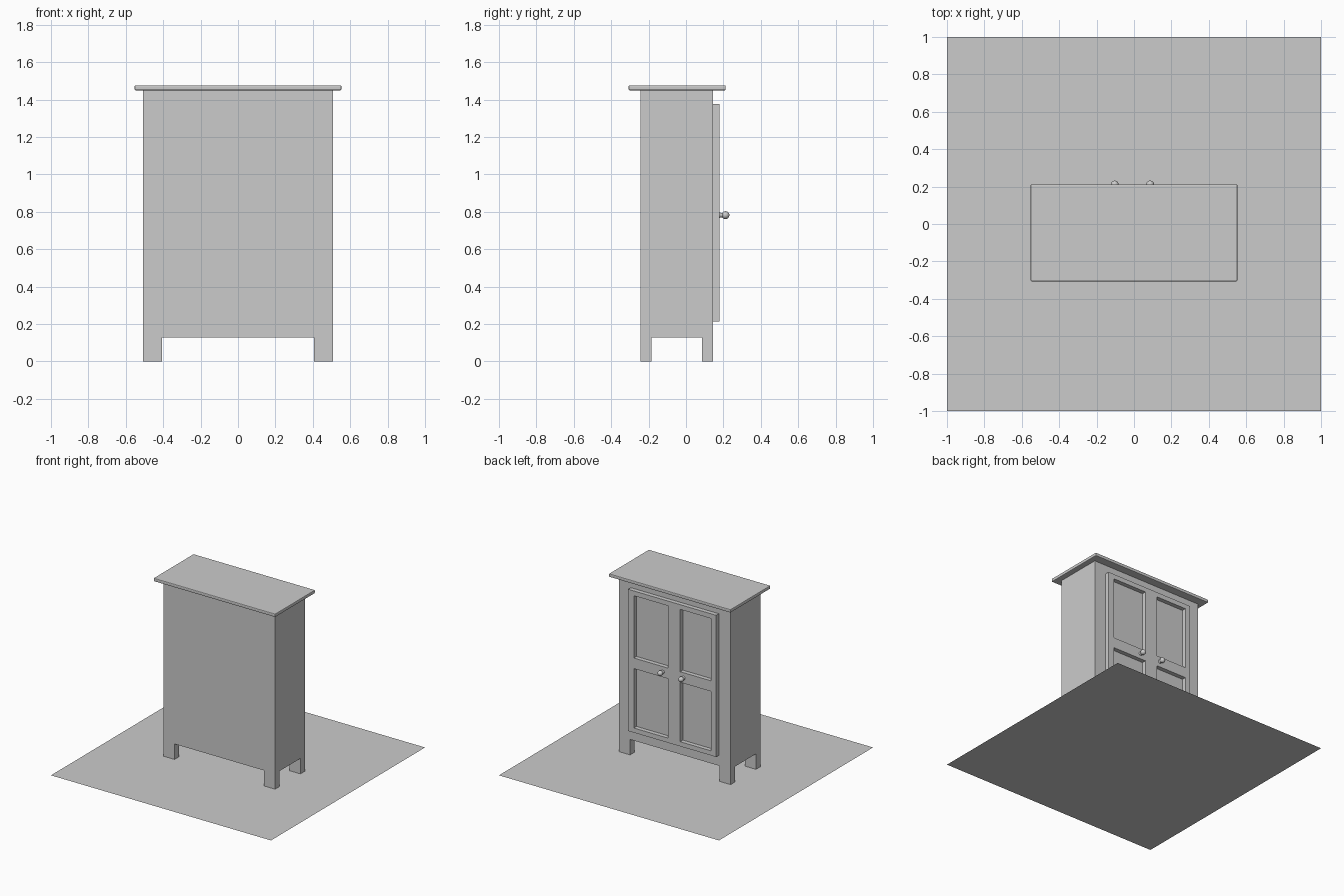
import bpy, bmesh, math

if "Cube" in bpy.data.objects:
    bpy.data.objects.remove(bpy.data.objects["Cube"])

YB, YF = -0.243, 0.145      # cabinet depth range (doors on the +y side)
DOOR_Y = 0.180
HALF = 0.507


def finish(name, bm):
    bmesh.ops.recalc_face_normals(bm, faces=bm.faces[:])
    me = bpy.data.meshes.new(name)
    bm.to_mesh(me)
    bm.free()
    ob = bpy.data.objects.new(name, me)
    bpy.context.collection.objects.link(ob)
    return ob


def box(name, x, y, z, bevel=0):
    bm = bmesh.new()
    bmesh.ops.create_cube(bm, size=1)
    for v in bm.verts:
        for i, (lo, hi) in enumerate((x, y, z)):
            v.co[i] = lo if v.co[i] < 0 else hi
    ob = finish(name, bm)
    if bevel:
        m = ob.modifiers.new("bevel", 'BEVEL')
        m.width, m.segments = bevel, 2
    return ob


# floor sheet
bm = bmesh.new()
bmesh.ops.create_grid(bm, x_segments=1, y_segments=1, size=1)
finish("floor", bm)

# cabinet body and overhanging top
box("cabinet_body", (-HALF, HALF), (YB, YF), (0.127, 1.45))
box("cabinet_top", (-0.553, 0.553), (-0.307, 0.212), (1.449, 1.476), 0.006)

# four corner legs
for side, x in (("left", (-HALF, -0.407)), ("right", (0.407, HALF))):
    for end, y in (("front", (YB, -0.184)), ("back", (0.086, YF))):
        box(f"{end}_{side}_leg", x, y, (0, 0.127))

# door frame: a grid of cells with four openings, extruded to thickness
xs = (-0.40, -0.355, -0.073, 0.038, 0.348, 0.40)
zs = (0.212, 0.25, 0.738, 0.825, 1.337, 1.376)
bm = bmesh.new()
grid = [[bm.verts.new((x, YF, z)) for z in zs] for x in xs]
cells = [bm.faces.new((grid[i][j], grid[i + 1][j], grid[i + 1][j + 1], grid[i][j + 1]))
         for i in range(5) for j in range(5) if not (i % 2 and j % 2)]
ext = bmesh.ops.extrude_face_region(bm, geom=cells, use_keep_orig=True)
for g in ext["geom"]:
    if isinstance(g, bmesh.types.BMVert):
        g.co.y = DOOR_Y
bmesh.ops.dissolve_limit(bm, angle_limit=0.01, verts=bm.verts[:], edges=bm.edges[:])
finish("door_frame", bm)

# round knobs lathed from a neck-and-ball profile (distance from door, radius)
R, C = 0.021, 0.031
profile = [(0.0, 0.015), (0.006, 0.012)]
profile += [(C - R * math.cos(a), R * math.sin(a))
            for a in (math.pi * k / 10 for k in range(2, 10))]
N = 20
for name, kx in (("left_knob", -0.103), ("right_knob", 0.086)):
    bm = bmesh.new()
    rings = [[bm.verts.new((kx + r * math.cos(2 * math.pi * k / N), DOOR_Y + d,
                            0.782 + r * math.sin(2 * math.pi * k / N)))
              for k in range(N)] for d, r in profile]
    tip = bm.verts.new((kx, DOOR_Y + C + R, 0.782))
    for a, b in zip(rings, rings[1:]):
        for k in range(N):
            bm.faces.new((a[k], a[(k + 1) % N], b[(k + 1) % N], b[k]))
    for k in range(N):
        bm.faces.new((rings[-1][k], rings[-1][(k + 1) % N], tip))
    ob = finish(name, bm)
    bpy.ops.object.select_all(action='DESELECT')
    ob.select_set(True)
    bpy.context.view_layer.objects.active = ob
    bpy.ops.object.shade_smooth_by_angle(angle=math.radians(40))
